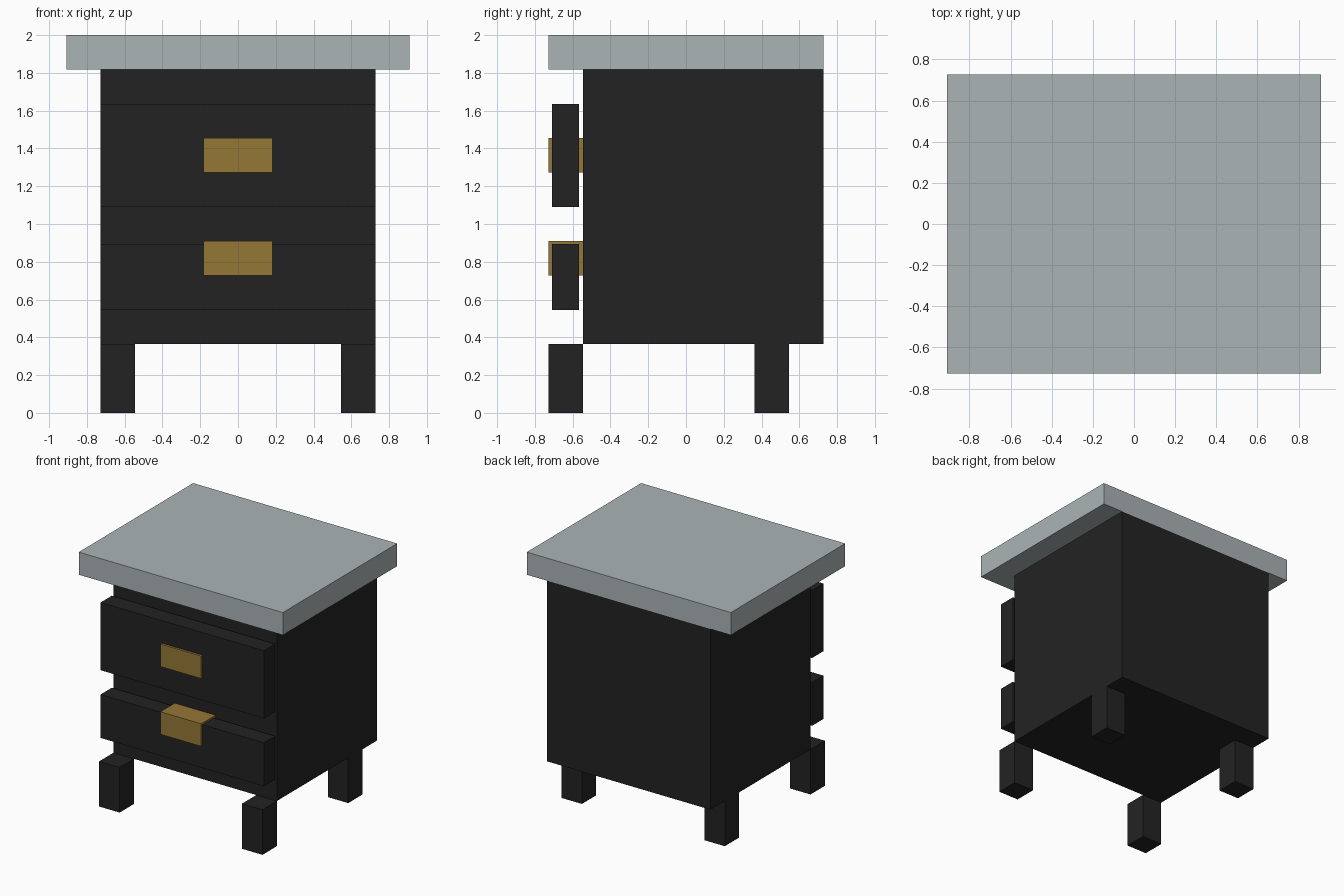
import bpy

if "Cube" in bpy.data.objects:
    bpy.data.objects.remove(bpy.data.objects["Cube"])

U = 2 / 11  # model grid unit


def material(name, rgb):
    m = bpy.data.materials.new(name)
    m.diffuse_color = (*rgb, 1)
    m.use_nodes = True
    m.node_tree.nodes["Principled BSDF"].inputs["Base Color"].default_value = m.diffuse_color
    return m


def box(name, x, y, z, mat):
    """Box spanning the given (min, max) ranges."""
    bpy.ops.mesh.primitive_cube_add(size=1, location=[sum(r) / 2 for r in (x, y, z)])
    ob = bpy.context.object
    ob.name = name
    ob.scale = [r[1] - r[0] for r in (x, y, z)]
    bpy.ops.object.transform_apply(location=False, rotation=False, scale=True)
    ob.data.materials.append(mat)
    return ob


stone = material("pale grey stone", (0.407, 0.456, 0.468))
dark = material("dark wood", (0.0165, 0.0165, 0.0165))
brass = material("brass", (0.296, 0.184, 0.036))

# Table top and cabinet
box("table_top", (-5 * U, 5 * U), (-4 * U, 4 * U), (10 * U, 11 * U), stone)
box("cabinet_body", (-4 * U, 4 * U), (-3 * U, 4 * U), (2 * U, 10 * U), dark)

# Drawer fronts float just in front of the cabinet, held by the handles
for label, bottom, top, grip in (("lower", 3 * U, 0.895, 4 * U),
                                 ("upper", 6 * U, 9 * U, 7 * U)):
    box(label + "_drawer_front", (-4 * U, 4 * U), (-0.709, -0.566), (bottom, top), dark)
    box(label + "_handle", (-U, U), (-4 * U, -3 * U), (grip, grip + U), brass)

# Legs: the front pair stands ahead of the body, the back pair is inset
for side, x in (("left", -4 * U), ("right", 3 * U)):
    for end, y in (("front", -4 * U), ("back", 2 * U)):
        box(f"{end}_{side}_leg", (x, x + U), (y, y + U), (0, 2 * U), dark)
